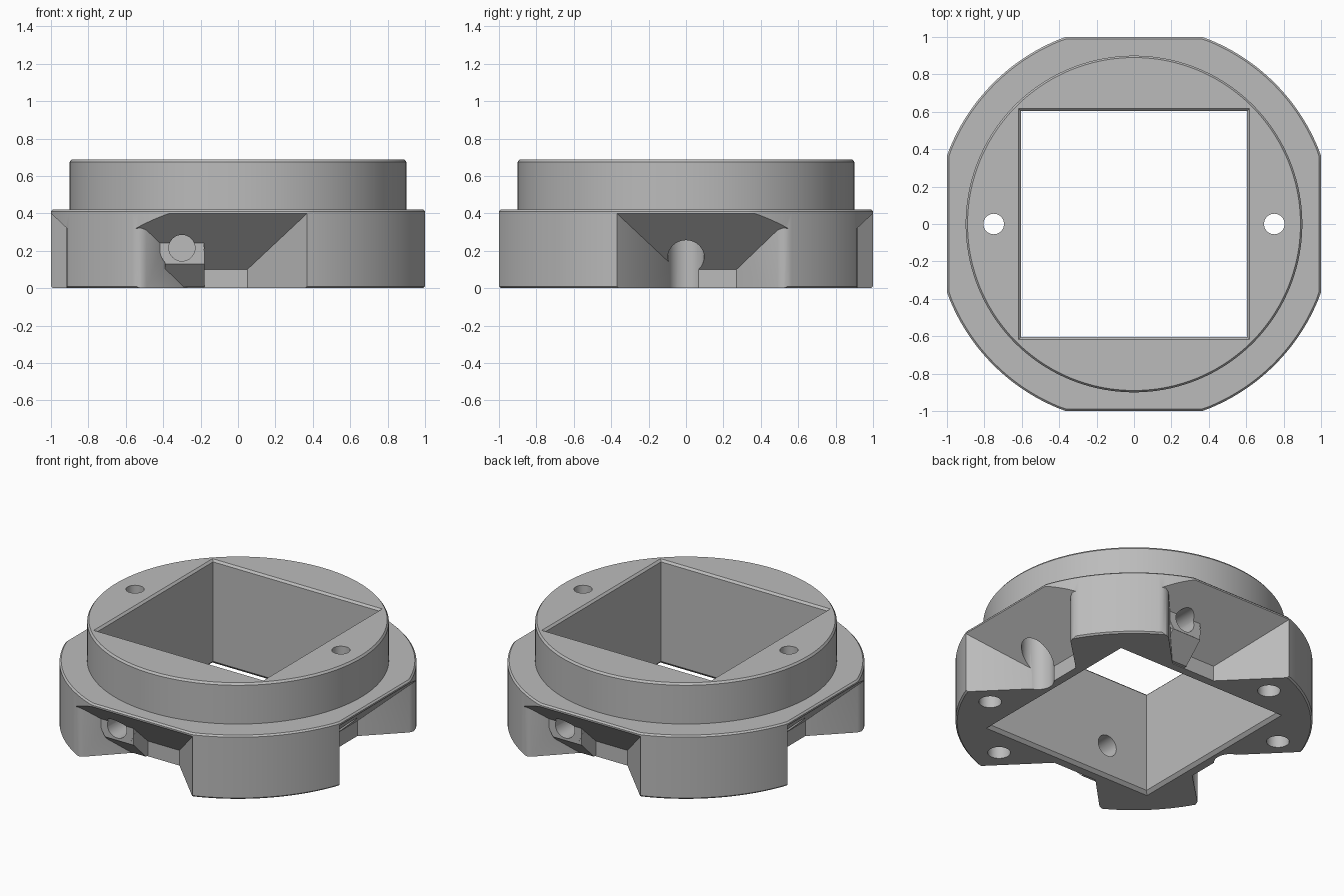
import bpy, bmesh, math

if "Cube" in bpy.data.objects:
    bpy.data.objects.remove(bpy.data.objects["Cube"], do_unlink=True)

grey = bpy.data.materials.new("plain grey")
grey.use_nodes = True
grey.diffuse_color = (0.5, 0.5, 0.5, 1)
grey.node_tree.nodes["Principled BSDF"].inputs["Base Color"].default_value = (0.5, 0.5, 0.5, 1)


def loft(name, rings):
    """Closed solid through matching rings of points."""
    bm = bmesh.new()
    loops = [[bm.verts.new(p) for p in ring] for ring in rings]
    n = len(loops[0])
    for a, b in zip(loops, loops[1:]):
        for i in range(n):
            j = (i + 1) % n
            bm.faces.new((a[i], a[j], b[j], b[i]))
    bm.faces.new(loops[0][::-1])
    bm.faces.new(loops[-1])
    bmesh.ops.recalc_face_normals(bm, faces=bm.faces)
    mesh = bpy.data.meshes.new(name)
    bm.to_mesh(mesh)
    bm.free()
    mesh.materials.append(grey)
    obj = bpy.data.objects.new(name, mesh)
    bpy.context.collection.objects.link(obj)
    return obj


def circle(r, z, n=32, cx=0, cy=0, limit=9):
    pts = []
    for i in range(n):
        a = 2 * math.pi * i / n
        x, y = r * math.cos(a), r * math.sin(a)
        pts.append((cx + max(-limit, min(limit, x)), cy + max(-limit, min(limit, y)), z))
    return pts


def square(h, z):
    return [(h, h, z), (-h, h, z), (-h, -h, z), (h, -h, z)]


def combine(target, tool, operation):
    tool.hide_render = True
    mod = target.modifiers.new(tool.name, "BOOLEAN")
    mod.operation = operation
    mod.solver = "EXACT"
    mod.object = tool
    bpy.context.view_layer.objects.active = target
    bpy.ops.object.modifier_apply(modifier=mod.name)
    bpy.data.objects.remove(tool, do_unlink=True)


def cut(tool):
    combine(body, tool, "DIFFERENCE")


# Flanged base with four flats, and the round collar on top
R, N = 1.065, 180
body = loft("adapter_body", [
    circle(R - 0.01, 0, N, limit=0.99), circle(R, 0.01, N, limit=1),
    circle(R, 0.41, N, limit=1), circle(R - 0.01, 0.42, N, limit=0.99),
    circle(0.9, 0.42, N), circle(0.9, 0.675, N), circle(0.89, 0.688, N)])

# Side notches with sloped ceilings, mirrored across the diagonals
plan = [(0.68, -0.05), (0.68, 0.27), (0.905, 0.49), (0.917, 0.52),
        (0.913, 0.55), (1.2, 0.7), (1.2, -0.57)]
sides = [lambda x, y: (x, y), lambda x, y: (-y, -x),
         lambda x, y: (-x, -y), lambda x, y: (y, x)]
for place in sides:
    cut(loft("notch_cutter", [
        [(*place(x, y), -0.1) for x, y in plan],
        [(*place(x, y), 0.1 + (x - 0.68) * 0.3 / 0.32) for x, y in plan]]))

# Cable bosses: round top, flat bottom, tapered web underneath
arc = [math.radians(-45 + 270 * i / 30) for i in range(31)]
web = [(-0.83, 0.2), (-0.65, 0.2), (-0.65, 0.005), (-0.7, 0.005), (-0.829, 0.13)]
for s in (1, -1):
    tube = [[(s * (-0.3 + 0.12 * math.cos(a)), s * y, 0.215 + 0.12 * math.sin(a))
             for a in arc] for y in (-0.83, -0.65)]
    combine(body, loft("cable_boss", tube), "UNION")
    rib = [[(s * x, s * y, z) for y, z in web] for x in (-0.39, -0.18)]
    combine(body, loft("boss_web", rib), "UNION")

# Square opening with chamfered rims
cut(loft("square_cutter", [
    square(0.635, -0.01), square(0.605, 0.02), square(0.605, 0.675), square(0.625, 0.695)]))

for s in (1, -1):
    # Cable hole through each boss and wall
    cut(loft("cable_hole_cutter", [
        [(s * (x - 0.3), s * y, z + 0.215) for x, z, _ in circle(0.07, 0)]
        for y in (-0.95, -0.5)]))
    # Screw hole with a wide head pocket open to the notch
    cut(loft("screw_hole_cutter", [circle(0.055, z, cx=s * 0.75) for z in (-0.1, 0.8)]))
    cut(loft("screw_pocket_cutter", [circle(0.097, z, cx=s * 0.75) for z in (-0.1, 0.35)]))
    # Blind holes under the two wide feet
    for x, y in ((0.81, -0.37), (0.38, -0.8)):
        cut(loft("foot_hole_cutter", [
            circle(0.068, z, cx=s * x, cy=s * y) for z in (-0.1, 0.3)]))

# Smooth round walls, crisp edges
bpy.ops.object.select_all(action="DESELECT")
body.select_set(True)
bpy.context.view_layer.objects.active = body
bpy.ops.object.shade_smooth_by_angle(angle=math.radians(30))
